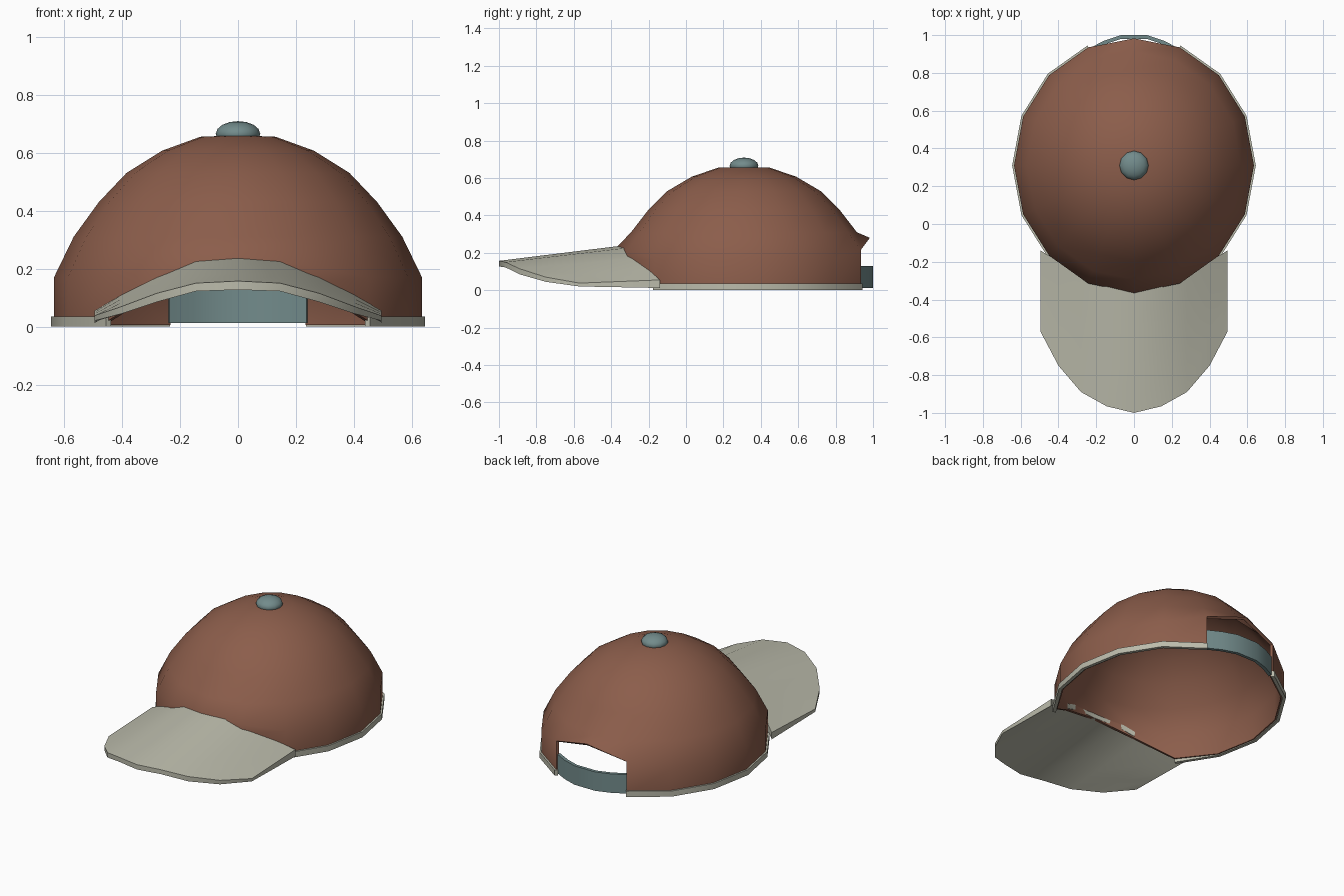
import bpy
from math import sin, cos, radians, tau

if "Cube" in bpy.data.objects:
    bpy.data.objects.remove(bpy.data.objects["Cube"])

def material(name, rgb):
    m = bpy.data.materials.new(name)
    m.diffuse_color = (*rgb, 1)
    m.use_nodes = True
    m.node_tree.nodes["Principled BSDF"].inputs["Base Color"].default_value = m.diffuse_color
    return m

FABRIC = material("fabric", (0.26, 0.11, 0.07))
CREAM = material("cream", (0.5, 0.5, 0.41))
TEAL = material("teal", (0.17, 0.26, 0.26))
CY = 0.31          # dome centre in y
STRETCH = 0.676 / 0.635

def finish(ob, mat, thickness=0, angle=40):
    ob.data.materials.append(mat)
    bpy.ops.object.select_all(action='DESELECT')
    bpy.context.view_layer.objects.active = ob
    ob.select_set(True)
    if thickness:
        s = ob.modifiers.new("thickness", 'SOLIDIFY')
        s.thickness = thickness
        s.offset = -1
        bpy.ops.object.modifier_apply(modifier=s.name)
    bpy.ops.object.shade_smooth_by_angle(angle=radians(angle))

def sheet(name, verts, faces, mat, thickness):
    me = bpy.data.meshes.new(name)
    me.from_pydata(verts, [], faces)
    me.update()
    ob = bpy.data.objects.new(name, me)
    bpy.context.collection.objects.link(ob)
    finish(ob, mat, thickness)
    return ob

def around(r, j, z):
    # j counts sixteenths of a turn, 0 at the front, going to +x
    a = tau * j / 16
    return (r * sin(a), CY - r * STRETCH * cos(a), z)

def ribbon(name, outline, z0, z1, mat, thickness):
    n = len(outline)
    verts = [(x, y, z) for z in (z0, z1) for x, y in outline]
    faces = [(i, i + 1, n + i + 1, n + i) for i in range(n - 1)]
    return sheet(name, verts, faces, mat, thickness)

# Crown: 16-sided dome, raised over the brim at the front, open at the back
profile = [(0.635, 0.005), (0.635, 0.17), (0.567, 0.31), (0.48, 0.43),
           (0.385, 0.53), (0.262, 0.607), (0.13, 0.655)]
verts = [around(r, j, z) for r, z in profile for j in range(16)]
front = {0: (0.205, 0.235), 1: (0.15, 0.21), 15: (0.15, 0.21),
         2: (0.02, 0.17), 14: (0.02, 0.17)}
for j, heights in front.items():
    for row, z in enumerate(heights):
        verts[row * 16 + j] = (*verts[row * 16 + j][:2], z)
for j in (7, 9):
    verts[16 + j] = (*verts[16 + j][:2], 0.215)
verts[16 + 8] = (0, 0.983, 0.28)
faces = [(i * 16 + j, i * 16 + (j + 1) % 16,
          (i + 1) * 16 + (j + 1) % 16, (i + 1) * 16 + j)
         for i in range(len(profile) - 1) for j in range(16)
         if not (i == 0 and j in (7, 8))]
top = len(verts)
verts.append((0, CY, 0.66))
last = (len(profile) - 1) * 16
faces += [(last + j, last + (j + 1) % 16, top) for j in range(16)]
sheet("crown", verts, faces, FABRIC, 0.018)

# Trim bands along the lower edge, one on each side
for side, steps in (("right", range(2, 8)), ("left", range(9, 15))):
    ribbon("trim_" + side, [around(0.645, j, 0)[:2] for j in steps],
           0.0, 0.035, CREAM, 0.02)

# Brim: arched across, tapering to thin side edges
# per column: x, back (y, top z, bottom z), front (y, top z, bottom z)
half = [(0, (-0.345, 0.238, 0.205), (-1.0, 0.157, 0.127)),
        (0.145, (-0.32, 0.226, 0.192), (-0.965, 0.15, 0.122)),
        (0.28, (-0.28, 0.17, 0.14), (-0.89, 0.115, 0.085)),
        (0.4, (-0.2, 0.11, 0.075), (-0.75, 0.07, 0.045)),
        (0.495, (-0.14, 0.055, 0.012), (-0.57, 0.038, 0.02))]
columns = [(-c[0], *c[1:]) for c in half[:0:-1]] + half
R = 4
verts, faces = [], []
for x, b, f in columns:
    line = [[p + (q - p) * k / (R - 1) for p, q in zip(f, b)] for k in range(R)]
    verts += [(x, y, zt) for y, zt, zb in line]
    verts += [(x, y, zb) for y, zt, zb in reversed(line)]
L = 2 * R
for c in range(len(columns) - 1):
    for k in range(L):
        a, b = c * L + k, c * L + (k + 1) % L
        faces.append((a, a + L, b + L, b))
end = (len(columns) - 1) * L
faces += [tuple(range(L)), tuple(range(end + L - 1, end - 1, -1))]
sheet("brim", verts, faces, CREAM, 0)

# Back strap across the opening
arc = [(0.245, 0.925), (0.16, 0.97), (0.07, 1.0)]
ribbon("back_strap", arc + [(-x, y) for x, y in arc[::-1]], 0.012, 0.13, TEAL, 0.02)

# Button on top
bpy.ops.mesh.primitive_uv_sphere_add(segments=12, ring_count=8, radius=1,
                                     location=(0, CY, 0.665))
button = bpy.context.object
button.name = "top_button"
button.scale = (0.077, 0.077, 0.044)
finish(button, TEAL)
